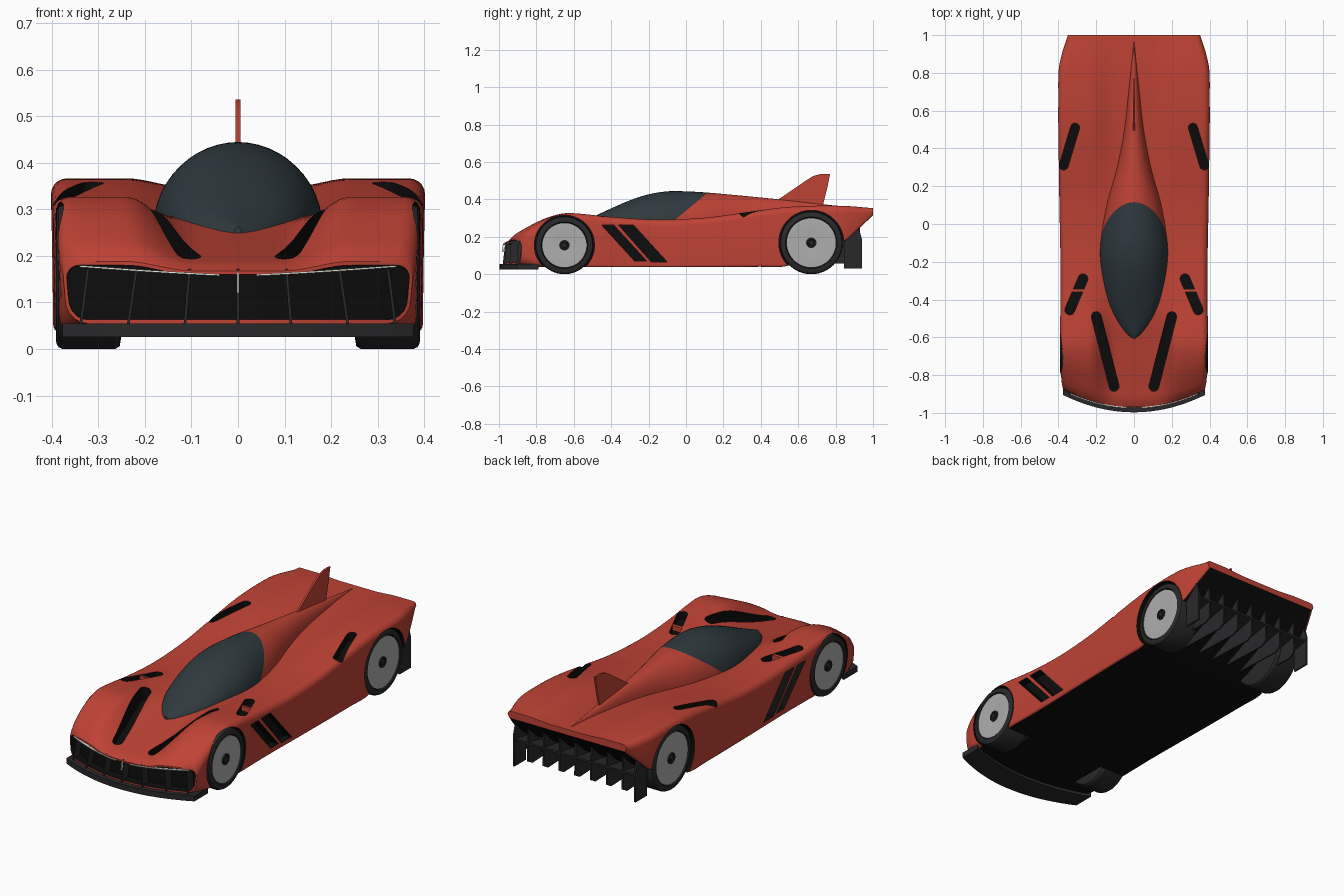
import bpy, bmesh, math
from mathutils import Vector

if "Cube" in bpy.data.objects:
    bpy.data.objects.remove(bpy.data.objects["Cube"])


def material(name, rgb):
    m = bpy.data.materials.new(name)
    m.diffuse_color = (*rgb, 1)
    m.use_nodes = True
    m.node_tree.nodes["Principled BSDF"].inputs["Base Color"].default_value = m.diffuse_color
    return m


RED = material("red_paint", (0.52, 0.055, 0.035))
BLACK = material("black_trim", (0.004, 0.004, 0.004))
CARBON = material("dark_carbon", (0.022, 0.022, 0.024))
GLASS = material("tinted_glass", (0.028, 0.042, 0.05))
RIM = material("rim_grey", (0.42, 0.42, 0.42))
LIGHT = material("light_strip", (0.85, 0.85, 0.78))


def finish(name, bm, mats, angle=35):
    bmesh.ops.recalc_face_normals(bm, faces=bm.faces[:])
    me = bpy.data.meshes.new(name)
    bm.to_mesh(me)
    bm.free()
    ob = bpy.data.objects.new(name, me)
    bpy.context.collection.objects.link(ob)
    for m in mats:
        me.materials.append(m)
    smooth(ob, angle)
    return ob


def smooth(ob, angle=35):
    bpy.ops.object.select_all(action='DESELECT')
    ob.select_set(True)
    bpy.context.view_layer.objects.active = ob
    bpy.ops.object.shade_smooth_by_angle(angle=math.radians(angle))


def ease(keys, t):
    """Smooth curve through (position, value) keys."""
    n = len(keys)
    if t <= keys[0][0]:
        return keys[0][1]
    if t >= keys[-1][0]:
        return keys[-1][1]
    i = max(k for k in range(n - 1) if keys[k][0] <= t)

    def slope(k):
        a, b = keys[max(k - 1, 0)], keys[min(k + 1, n - 1)]
        return (b[1] - a[1]) / (b[0] - a[0])
    (t0, v0), (t1, v1) = keys[i], keys[i + 1]
    h = t1 - t0
    s = (t - t0) / h
    return ((2*s**3 - 3*s*s + 1) * v0 + (s**3 - 2*s*s + s) * h * slope(i)
            + (3*s*s - 2*s**3) * v1 + (s**3 - s*s) * h * slope(i + 1))


def loft(bm, rings):
    vs = [[bm.verts.new(p) for p in r] for r in rings]
    n = len(vs[0])
    for a, b in zip(vs, vs[1:]):
        for j in range(n):
            yield j, bm.faces.new((a[j], a[(j+1) % n], b[(j+1) % n], b[j]))
    for k, r in ((-1, vs[0]), (-2, vs[-1])):
        for i in range(n // 2 - 1):
            yield k, bm.faces.new((r[i], r[i+1], r[n-2-i], r[n-1-i]))


def prism(bm, a, b, mat=0):
    va, vb = [bm.verts.new(p) for p in a], [bm.verts.new(p) for p in b]
    n = len(a)
    fs = [bm.faces.new(va), bm.faces.new(vb)]
    fs += [bm.faces.new((va[i], va[(i+1) % n], vb[(i+1) % n], vb[i])) for i in range(n)]
    for f in fs:
        f.material_index = mat


def plate(bm, yz, x0, x1, mat=0):
    prism(bm, [(x0, y, z) for y, z in yz], [(x1, y, z) for y, z in yz], mat)


# Body curves along the length
CENTRE = [(-.97, .168), (-.94, .183), (-.88, .195), (-.65, .24), (-.45, .275), (-.1, .285),
          (.2, .30), (.5, .328), (.8, .345), (1, .345)]
FENDER = [(-.97, .188), (-.945, .213), (-.85, .262), (-.75, .303), (-.65, .326), (-.55, .322), (-.4, .306),
          (-.15, .292), (.1, .302), (.3, .328), (.5, .355), (.65, .365), (.85, .365), (1, .353)]
WIDTH = [(-.97, .375), (-.9, .384), (-.65, .392), (-.3, .388), (0, .393), (.3, .398), (.8, .4), (.9, .382), (1, .35)]
UNDER = [(-.97, .055), (-.85, .04), (.4, .04), (.55, .047), (.84, .17), (.92, .24), (1, .315)]
LOWER_R = [(-.97, .055), (-.85, .035), (-.7, .015), (1, .015)]
FLAT, ARC = 18, 5


def nose_sweep(x, y):
    t = min(max((-.6 - y) / .37, 0), 1)
    return y + .65 * x * x * t ** 1.5


def body_ring(y):
    hc, hf, w, zb = (ease(k, y) for k in (CENTRE, FENDER, WIDTH, UNDER))
    r = min(.034, .45 * (hf - zb))
    rb = min(ease(LOWER_R, y), .4 * (hf - zb))
    up, lo = [], []
    for i in range(FLAT + 1):
        x = (w - r) * i / FLAT
        s = min(max((x - .1) / .14, 0), 1)
        up.append((x, hc + (hf - hc) * s * s * (3 - 2 * s)))
        lo.append(((w - rb) * i / FLAT, zb))
    for i in range(1, ARC + 1):
        a = math.pi / 2 * i / ARC
        up.append((w - r + r * math.sin(a), hf - r + r * math.cos(a)))
        lo.append((w - rb + (rb - .004) * math.sin(a), zb + rb - rb * math.cos(a)))
    ring = [(-x, z) for x, z in up[:0:-1]] + up + lo[::-1] + [(-x, z) for x, z in lo[1:]]
    return [(x, nose_sweep(x, y), z) for x, z in ring]


# Body shell with recessed grille mouth
bm = bmesh.new()
half = 2 * (FLAT + ARC) + 1
mouth = []
for j, f in loft(bm, [body_ring(-.97 + 1.97 * i / 72) for i in range(73)]):
    if half + ARC <= j < 2 * half - 1 - ARC:
        f.material_index = 1
    if j == -1:
        mouth.append(f)
bmesh.ops.recalc_face_normals(bm, faces=bm.faces[:])
bmesh.ops.inset_region(bm, faces=mouth, thickness=.008, use_even_offset=True)
rim = bmesh.ops.inset_region(bm, faces=mouth, thickness=.001)["faces"]
for f in mouth + rim:
    f.material_index = 1
bmesh.ops.translate(bm, verts=list({v for f in mouth for v in f.verts}), vec=(0, .05, 0))
body = finish("body_shell", bm, [RED, BLACK])

# Cutters: wheel arches, top slots, side intakes
WHEELS = [("front", -.65, .155), ("rear", .67, .168)]
SLOTS = [((.2, -.49), (.105, -.86), .026, .245, .165), ((.27, -.29), (.34, -.455), .026, .272, .275),
         ((.312, .51), (.372, .31), .024, .315, .285)]
STRIPES = [[(-.45, .262), (-.385, .262), (-.21, .07), (-.275, .07)],
           [(-.36, .262), (-.28, .262), (-.1, .065), (-.185, .065)]]
bm = bmesh.new()
for s in (1, -1):
    for _, cy, r in WHEELS:
        arch = [(cy + (r + .006) * math.cos(a), r + (r + .006) * math.sin(a))
                for a in (math.tau * k / 64 for k in range(64))]
        plate(bm, arch, s * .232, s * .5, 1)
    for p, q, hw, zp, zq in SLOTS:
        p, q = Vector(p), Vector(q)
        a0 = math.atan2(p.y - q.y, p.x - q.x)
        low = []
        for c, z, base in ((p, zp, a0), (q, zq, a0 + math.pi)):
            for k in range(9):
                a = base - math.pi / 2 + math.pi * k / 8
                low.append((s * (c.x + hw * math.cos(a)), c.y + hw * math.sin(a), z))
        prism(bm, low, [(x, y, .6) for x, y, z in low], 1)
    for st in STRIPES:
        plate(bm, st, s * .345, s * .5, 1)
cutter = finish("body_cutter", bm, [RED, BLACK])
mod = body.modifiers.new("cuts", 'BOOLEAN')
mod.operation, mod.object, mod.solver = 'DIFFERENCE', cutter, 'EXACT'
bpy.context.view_layer.objects.active = body
bpy.ops.object.modifier_apply(modifier=mod.name)
bpy.data.objects.remove(cutter)
smooth(body)

# Teardrop cabin: glass in front, painted spine behind
CAB_TOP = [(-.605, .262), (-.5, .306), (-.4, .352), (-.3, .395), (-.2, .427), (-.1, .443), (0, .443),
           (.12, .436), (.4, .41), (.7, .378), (.96, .347)]
CAB_W = [(-.605, .01), (-.58, .045), (-.5, .1), (-.4, .142), (-.22, .177), (-.1, .178), (.1, .145), (.3, .09),
         (.5, .052), (.7, .03), (.96, .004)]


def cabin_ring(y):
    base, top, w = ease(CENTRE, y) - .018, ease(CAB_TOP, y), ease(CAB_W, y)
    arc = [math.pi * k / 24 for k in range(25)]
    up = [(-w * math.cos(a), y, base + max(top - base, .004) * math.sin(a)) for a in arc]
    return up + [(x, y, base - .02) for x, _, _ in up[::-1]]


bm = bmesh.new()
list(loft(bm, [cabin_ring(-.605 + 1.565 * (i / 70) ** 1.3) for i in range(71)]))
cut_co, cut_no = Vector((0, -.06, .29)), Vector((0, .15, -.18)).normalized()
bmesh.ops.bisect_plane(bm, geom=bm.verts[:] + bm.edges[:] + bm.faces[:], plane_co=cut_co, plane_no=cut_no)
for f in bm.faces:
    f.material_index = int((f.calc_center_median() - cut_co).dot(cut_no) < 0)
finish("cabin_canopy", bm, [RED, GLASS])

# Dorsal fin
bm = bmesh.new()
fin = [(.48, .39), (.64, .5), (.68, .525), (.72, .536), (.77, .536), (.755, .46), (.73, .36)]
plate(bm, fin, -.005, .005)
finish("dorsal_fin", bm, [RED])

# Bars across the front fender slots
bm = bmesh.new()
for s in (1, -1):
    plate(bm, [(-.36, .27), (-.345, .27), (-.345, .298), (-.36, .3)], s * .265, s * .335)
finish("slot_bars", bm, [RED])

# Front splitter
bm = bmesh.new()
xs = [-.377 + .754 * i / 24 for i in range(25)]
plan = [(x, -.997 + .65 * x * x) for x in xs] + [(x, -.86 + .5 * x * x) for x in xs[::-1]]
prism(bm, [(x, y, .026) for x, y in plan], [(x, y, .055) for x, y in plan])
finish("front_splitter", bm, [CARBON])

# Grille struts
bm = bmesh.new()
for xt, xb in ((0, 0), (.104, .114), (.218, .236), (.322, .338)):
    for s in ((1, -1) if xt else (1,)):
        rows = []
        for x, z, dy in ((xb, .05, -.01), (xt, .172, .004)):
            y = nose_sweep(x, -.97) + dy
            rows.append([(s*x - .003, y, z), (s*x + .003, y, z), (s*x + .003, y + .05, z), (s*x - .003, y + .05, z)])
        prism(bm, *rows)
finish("grille_struts", bm, [CARBON])

# Light strips along the top of the grille
bm = bmesh.new()
for s in (1, -1):
    ring = []
    for i in range(13):
        x = .04 + .3 * i / 12
        y, z = nose_sweep(x, -.976), .158 + .02 * (x / .34) ** 1.3
        ring.append([(s*x, y, z - .002), (s*x, y, z + .002), (s*x, y + .015, z + .002), (s*x, y + .015, z - .002)])
    list(loft(bm, ring))
plate(bm, [(-.985, .12), (-.975, .12), (-.965, .165), (-.978, .165)], -.002, .002)
finish("nose_lights", bm, [LIGHT])

# Rear diffuser: vanes, end plates and cross board
bm = bmesh.new()
for i in range(-3, 4):
    x = i * .093
    plate(bm, [(.62, .065), (.9, .055), (.935, .075), (.93, .25), (.84, .18)], x - .004, x + .004)
for s in (1, -1):
    plate(bm, [(.845, .03), (.94, .03), (.94, .19), (.92, .26), (.845, .2)], s * .352, s * .362)
plate(bm, [(.78, .135), (.935, .165), (.935, .175), (.78, .15)], -.36, .36)
finish("rear_diffuser", bm, [CARBON])


# Wheels
def lathe(name, profile, cy, cz, side, mat):
    bm = bmesh.new()
    n = 56
    rows = [[bm.verts.new((side * x, cy + r * math.cos(math.tau * k / n), cz + r * math.sin(math.tau * k / n)))
             for k in range(n)] for r, x in profile]
    for a, b in zip(rows, rows[1:]):
        for k in range(n):
            bm.faces.new((a[k], a[(k+1) % n], b[(k+1) % n], b[k]))
    bmesh.ops.remove_doubles(bm, verts=bm.verts[:], dist=1e-5)
    finish(name, bm, [mat], 30)


for end, cy, r in WHEELS:
    for side, tag in ((1, "right"), (-1, "left")):
        n = f"{end}_{tag}"
        lathe(n + "_tyre", [(0, .25), (r - .03, .25), (r - .006, .254), (r, .264), (r, .376), (r - .004, .385),
                            (r - .012, .39), (r - .03, .391), (r - .034, .375), (0, .37)], cy, r, side, CARBON)
        lathe(n + "_rim", [(r - .035, .37), (r - .035, .387), (r - .042, .388), (.05, .38), (0, .38)],
              cy, r, side, RIM)
        lathe(n + "_hub", [(.028, .378), (.028, .387), (.021, .388), (.019, .383), (.014, .383), (.012, .389),
                           (0, .389)], cy, r, side, CARBON)
